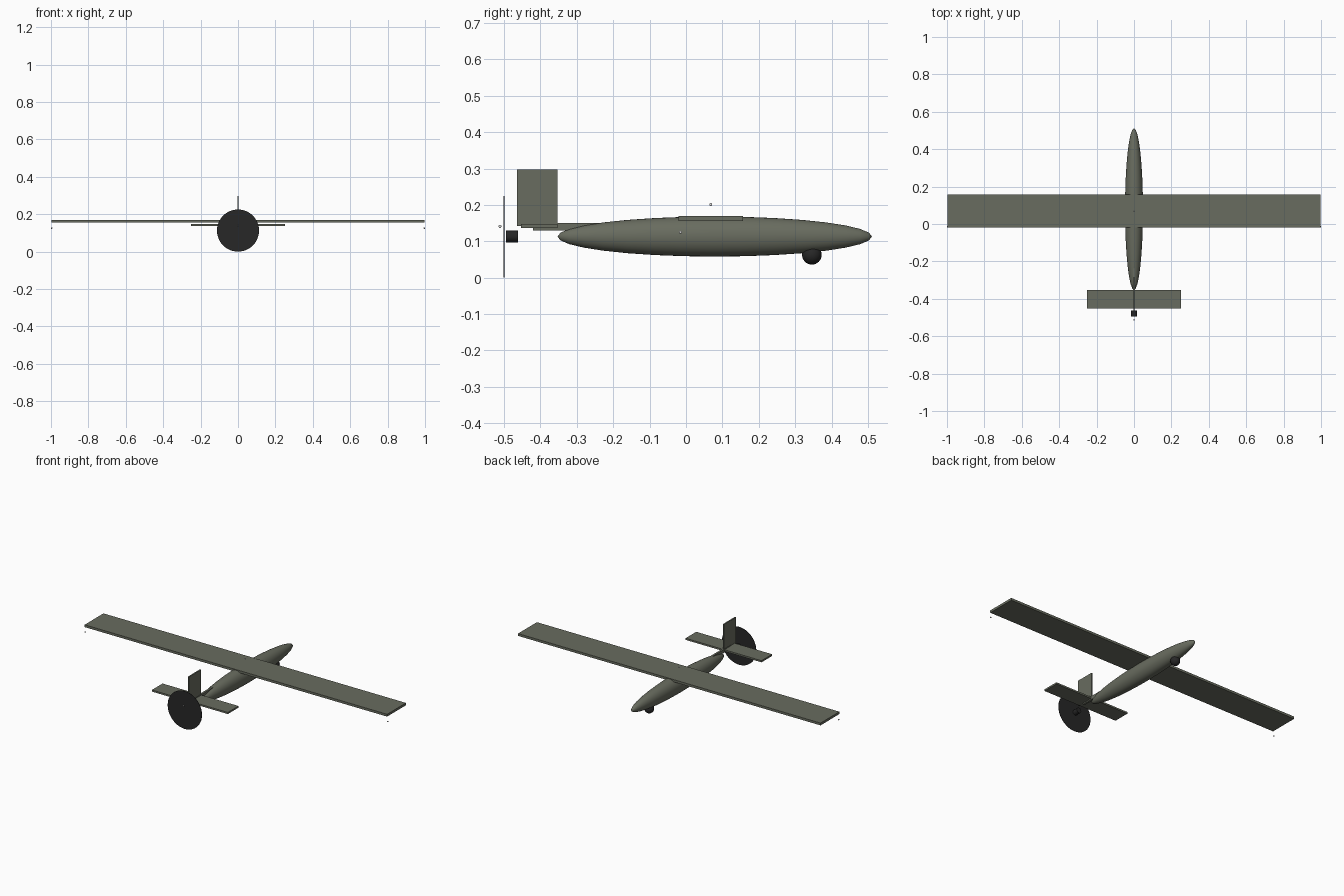
import bpy
import math

cube = bpy.data.objects.get("Cube")
if cube:
    bpy.data.objects.remove(cube, do_unlink=True)


def material(name, rgb):
    m = bpy.data.materials.new(name)
    m.use_nodes = True
    m.diffuse_color = (*rgb, 1)
    bsdf = m.node_tree.nodes["Principled BSDF"]
    bsdf.inputs["Base Color"].default_value = (*rgb, 1)
    bsdf.inputs["Roughness"].default_value = 0.7
    return m


OLIVE = material("olive grey", (0.14, 0.15, 0.115))
BLACK = material("dark grey", (0.02, 0.02, 0.02))
WHITE = material("light white", (0.8, 0.8, 0.8))


def finish(name, mat, scale=None, smooth=False):
    ob = bpy.context.object
    ob.name = name
    ob.data.materials.append(mat)
    if scale:
        ob.scale = scale
    bpy.ops.object.transform_apply(location=False, rotation=True, scale=True)
    if smooth:
        bpy.ops.object.shade_smooth_by_angle(angle=math.radians(40))
    return ob


def box(name, mat, x, y, z):
    """Box from (min, max) ranges along each axis."""
    ranges = (x, y, z)
    bpy.ops.mesh.primitive_cube_add(size=1, location=[sum(r) / 2 for r in ranges])
    return finish(name, mat, [r[1] - r[0] for r in ranges])


def ball(name, mat, location, radii, segments=32, rings=16):
    # Poles lie along the length of the aircraft
    bpy.ops.mesh.primitive_uv_sphere_add(segments=segments, ring_count=rings, radius=1,
                                         location=location, rotation=(math.pi / 2, 0, 0))
    rx, ry, rz = radii
    return finish(name, mat, (rx, rz, ry), True)


def disc(name, mat, location, radius, depth, sides=32):
    bpy.ops.mesh.primitive_cylinder_add(vertices=sides, radius=radius, depth=depth,
                                        location=location, rotation=(math.pi / 2, 0, 0))
    return finish(name, mat, None, True)


# Body and wing
ball("fuselage", OLIVE, (0, 0.079, 0.113), (0.048, 0.432, 0.055))
box("wing", OLIVE, (-0.996, 0.996), (-0.02, 0.157), (0.156, 0.17))

# Tail
box("tail_boom", OLIVE, (-0.006, 0.006), (-0.42, -0.2), (0.13, 0.15))
box("tailplane", OLIVE, (-0.25, 0.25), (-0.453, -0.353), (0.137, 0.147))
box("tail_fin", OLIVE, (-0.004, 0.004), (-0.465, -0.353), (0.142, 0.297))

# Pusher motor and propeller disc
disc("motor", BLACK, (0, -0.478, 0.113), 0.016, 0.033)
disc("propeller_disc", BLACK, (0, -0.5, 0.1125), 0.1125, 0.002, 48)

# Camera ball under the nose
ball("camera_ball", BLACK, (0, 0.346, 0.063), (0.027, 0.027, 0.027))

# Small navigation lights
for name, spot in {
    "left_tip_light": (0.996, -0.015, 0.125),
    "right_tip_light": (-0.996, -0.015, 0.125),
    "top_light": (0, 0.068, 0.201),
    "tail_light": (0, -0.511, 0.141),
}.items():
    ball(name, WHITE, spot, (0.004, 0.004, 0.004), 12, 8)
